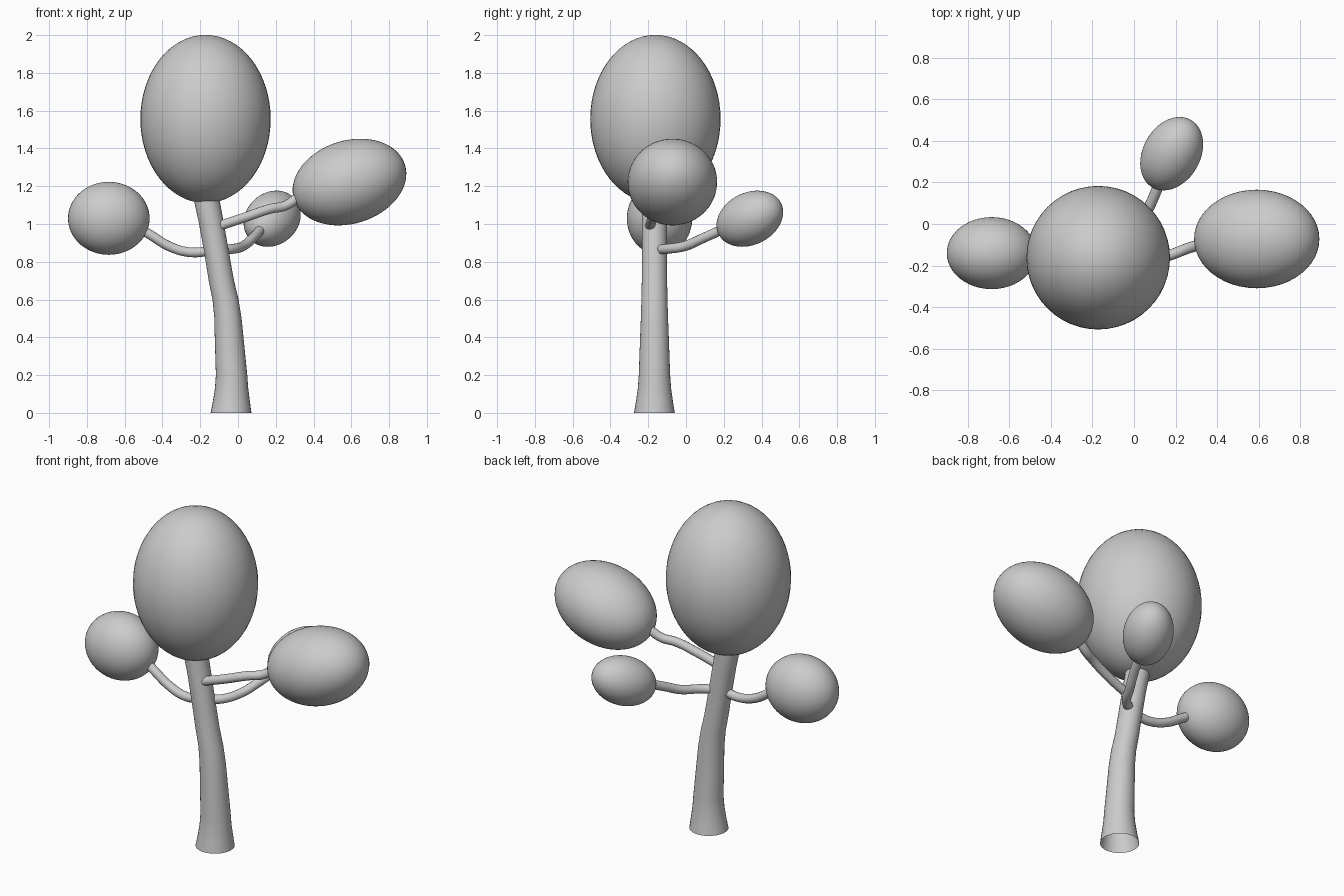
import bpy, bmesh, math
from mathutils import Vector

if "Cube" in bpy.data.objects:
    bpy.data.objects.remove(bpy.data.objects["Cube"])


def foliage(name, center, axis, radii):
    """Smooth ellipsoid; axis is the direction of its local x radius."""
    bpy.ops.mesh.primitive_uv_sphere_add(segments=48, ring_count=32, radius=1, location=center)
    ob = bpy.context.object
    ob.name = name
    ob.scale = radii
    ob.rotation_euler = (0, -math.asin(Vector(axis).normalized().z), math.atan2(axis[1], axis[0]))
    bpy.ops.object.shade_smooth()
    return ob


def branch(name, points, radius=0.026):
    """Round tube along a smooth path."""
    cu = bpy.data.curves.new(name, 'CURVE')
    cu.dimensions = '3D'
    cu.bevel_depth = radius
    cu.bevel_resolution = 5
    cu.resolution_u = 8
    sp = cu.splines.new('BEZIER')
    sp.bezier_points.add(len(points) - 1)
    for bp, p in zip(sp.bezier_points, points):
        bp.co = p
        bp.handle_left_type = bp.handle_right_type = 'AUTO'
    ob = bpy.data.objects.new(name, cu)
    bpy.context.collection.objects.link(ob)
    bpy.ops.object.select_all(action='DESELECT')
    ob.select_set(True)
    bpy.context.view_layer.objects.active = ob
    bpy.ops.object.convert(target='MESH')
    bpy.context.object.name = name
    bpy.ops.object.shade_smooth()


# Trunk: leaning stack of horizontal rings (z, x, radius), open at the foot
rings = [(0, -0.037, 0.108), (0.06, -0.035, 0.098), (0.13, -0.034, 0.088), (0.2, -0.034, 0.083),
         (0.4, -0.047, 0.076), (0.5, -0.053, 0.072), (0.6, -0.066, 0.069), (0.7, -0.088, 0.067),
         (0.8, -0.105, 0.066), (1.0, -0.14, 0.066), (1.11, -0.162, 0.068), (1.2, -0.17, 0.068)]
N = 32
bm = bmesh.new()
loops = []
for z, x, r in rings:
    loops.append([bm.verts.new((x + r * math.cos(2 * math.pi * i / N),
                                -0.167 + r * math.sin(2 * math.pi * i / N), z)) for i in range(N)])
for a, b in zip(loops, loops[1:]):
    for i in range(N):
        j = (i + 1) % N
        bm.faces.new((a[i], a[j], b[j], b[i])).smooth = True
me = bpy.data.meshes.new("trunk")
bm.to_mesh(me)
bm.free()
bpy.context.collection.objects.link(bpy.data.objects.new("trunk", me))

# Branches
branch("left_branch", [(-0.13, -0.165, 0.86), (-0.25, -0.16, 0.85), (-0.36, -0.15, 0.88),
                       (-0.46, -0.145, 0.94), (-0.51, -0.14, 0.97)])
branch("right_branch", [(-0.1, -0.19, 0.99), (0.05, -0.175, 1.04), (0.17, -0.15, 1.08),
                        (0.25, -0.12, 1.097), (0.33, -0.095, 1.15)])
branch("back_branch", [(-0.1, -0.15, 0.865), (-0.03, -0.1, 0.868), (0.03, 0.0, 0.885),
                       (0.077, 0.09, 0.925), (0.12, 0.19, 0.97)])

# Foliage
foliage("main_foliage", (-0.172, -0.162, 1.556), (1, 0, 0), (0.345, 0.345, 0.445))
foliage("left_foliage", (-0.684, -0.14, 1.03), (1, 0, 0), (0.216, 0.173, 0.193))
foliage("right_foliage", (0.59, -0.072, 1.222), (0.954, 0, 0.3), (0.308, 0.237, 0.22))
foliage("back_foliage", (0.181, 0.338, 1.028), (0.45, 0.8, 0.4), (0.195, 0.138, 0.138))
